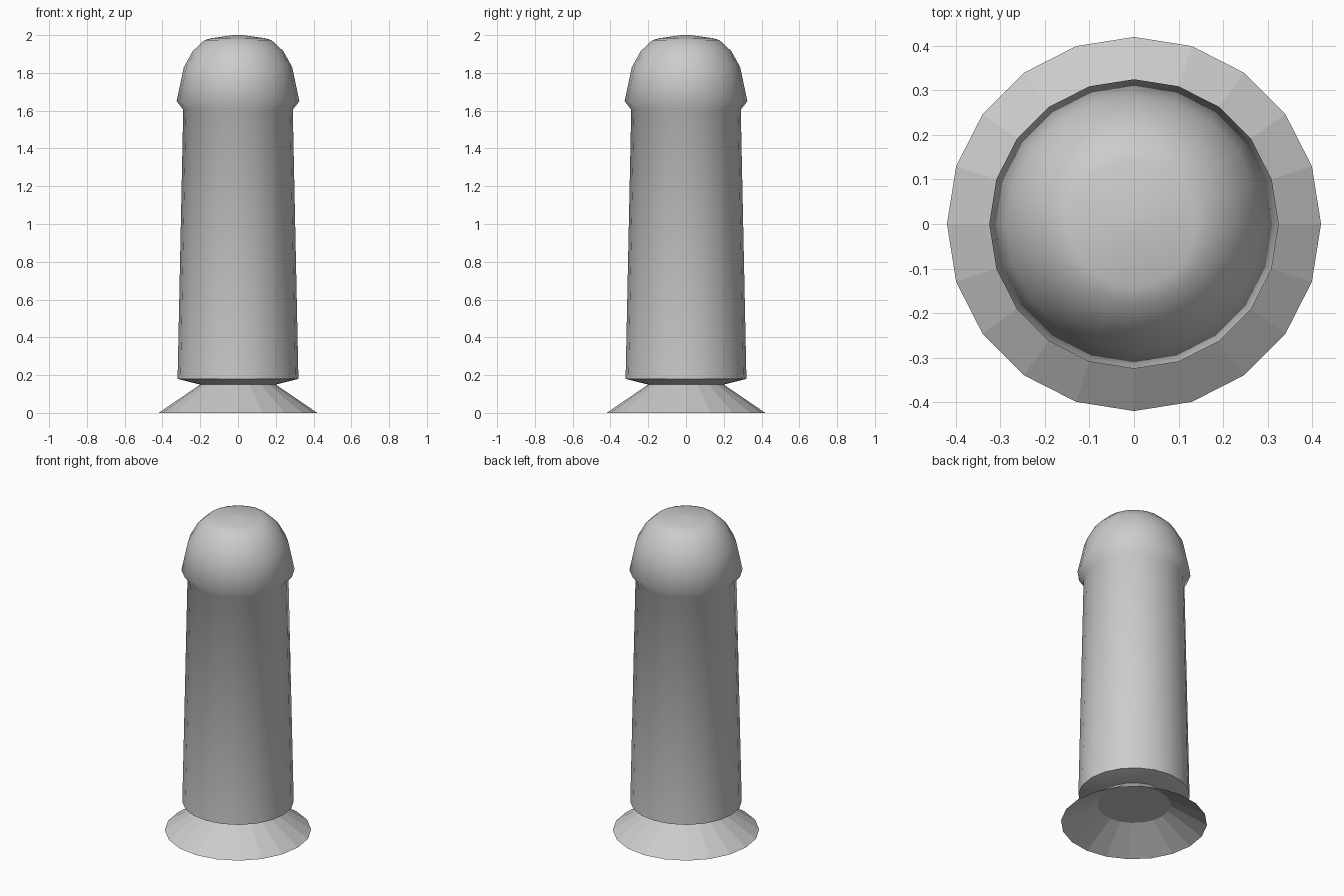
import bpy, bmesh, math

if "Cube" in bpy.data.objects:
    bpy.data.objects.remove(bpy.data.objects["Cube"])

SIDES = 20


def lathe(name, profile, smooth):
    """Revolve (radius, height) points around z; radius 0 makes a pole."""
    bm = bmesh.new()
    rings = []
    for r, z in profile:
        if r == 0:
            rings.append([bm.verts.new((0, 0, z))] * SIDES)
        else:
            rings.append([bm.verts.new((r * math.cos(2 * math.pi * i / SIDES),
                                        r * math.sin(2 * math.pi * i / SIDES), z))
                          for i in range(SIDES)])
    for a, b in zip(rings, rings[1:]):
        for i in range(SIDES):
            j = (i + 1) % SIDES
            corners = list(dict.fromkeys((a[i], a[j], b[j], b[i])))
            bm.faces.new(corners)
    bmesh.ops.recalc_face_normals(bm, faces=bm.faces)
    mesh = bpy.data.meshes.new(name)
    bm.to_mesh(mesh)
    bm.free()
    obj = bpy.data.objects.new(name, mesh)
    bpy.context.collection.objects.link(obj)
    if smooth:
        bpy.ops.object.select_all(action='DESELECT')
        bpy.context.view_layer.objects.active = obj
        obj.select_set(True)
        bpy.ops.object.shade_smooth_by_angle(angle=math.radians(60))
    return obj


# Tapered column with flared rim and domed cap
lathe("column_with_domed_cap", [
    (0, 0.15), (0.20, 0.15), (0.32, 0.18), (0.29, 1.605),
    (0.325, 1.65), (0.287, 1.83), (0.24, 1.915), (0.178, 1.973),
    (0.14, 1.984), (0.027, 2.0), (0, 2.0)], True)

# Faceted suction base, hollow underneath
lathe("suction_base", [
    (0, 0.12), (0.21, 0.12), (0.42, 0), (0.20, 0.15), (0, 0.15)], False)
